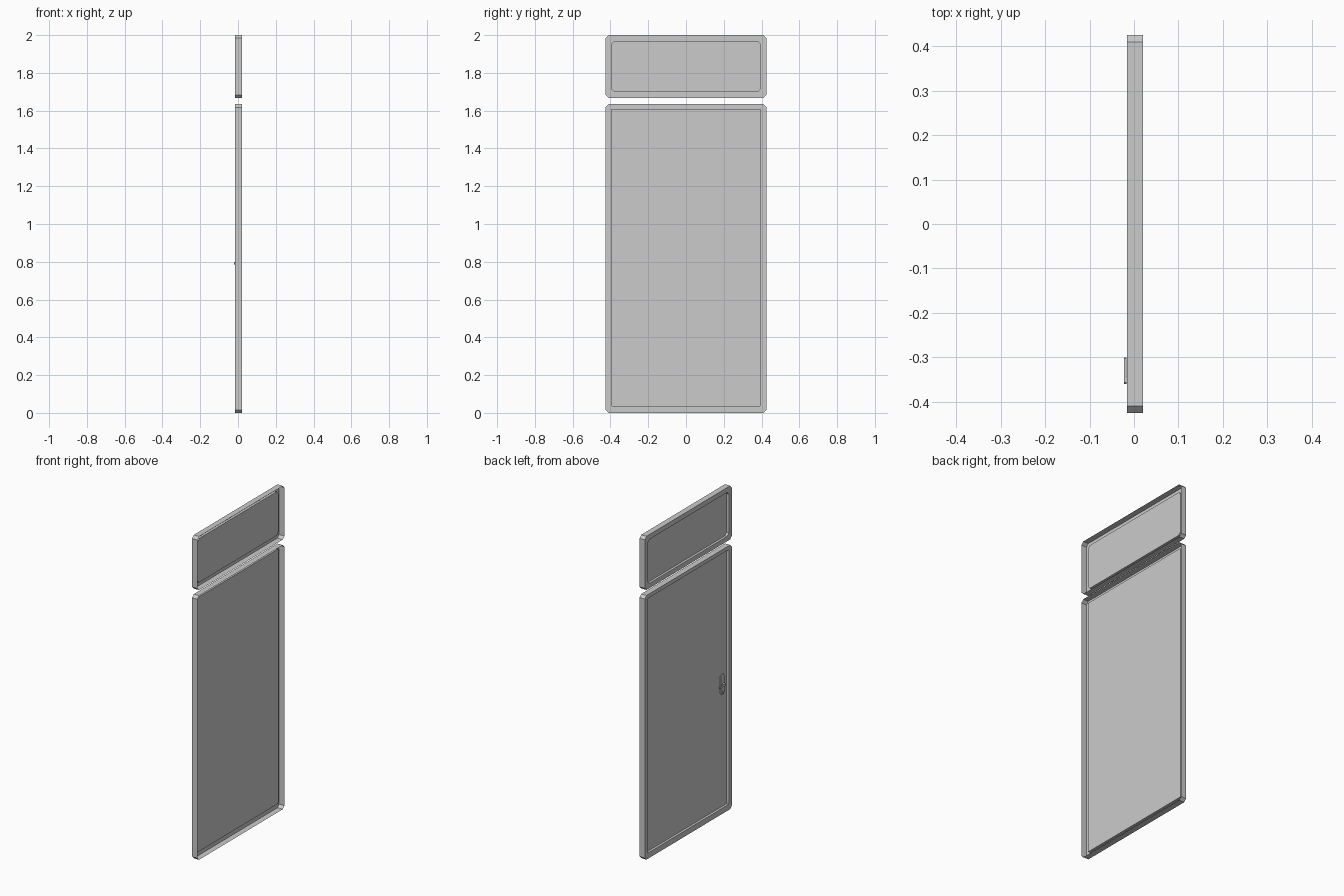
import bpy, bmesh
from mathutils import Vector

if "Cube" in bpy.data.objects:
    bpy.data.objects.remove(bpy.data.objects["Cube"])

FRONT, PANEL, BACK = -0.016, -0.001, 0.02


def octagon(bm, x, w, z0, z1, c):
    """Rectangle in the yz plane with chamfered corners."""
    pts = [(-w + c, z0), (w - c, z0), (w, z0 + c), (w, z1 - c),
           (w - c, z1), (-w + c, z1), (-w, z1 - c), (-w, z0 + c)]
    return [bm.verts.new((x, y, z)) for y, z in pts]


def framed_panel(name, z0, z1, i0, i1, inner_c):
    """Open-backed sheet: outer wall, front flange, recess step, flat panel."""
    bm = bmesh.new()
    loops = [octagon(bm, BACK, 0.425, z0, z1, 0.016),
             octagon(bm, FRONT, 0.425, z0, z1, 0.016),
             octagon(bm, FRONT, 0.395, i0, i1, inner_c),
             octagon(bm, PANEL, 0.395, i0, i1, inner_c)]
    for a, b in zip(loops, loops[1:]):
        for i in range(8):
            j = (i + 1) % 8
            bm.faces.new((a[i], a[j], b[j], b[i]))
    bm.faces.new(loops[-1])
    bmesh.ops.recalc_face_normals(bm, faces=bm.faces)
    finish(bm, name)


def finish(bm, name):
    mesh = bpy.data.meshes.new(name)
    bm.to_mesh(mesh)
    bm.free()
    ob = bpy.data.objects.new(name, mesh)
    bpy.context.collection.objects.link(ob)
    return ob


def box(name, lo, hi, bevel=0.0):
    lo, hi = Vector(lo), Vector(hi)
    bm = bmesh.new()
    bmesh.ops.create_cube(bm, size=1)
    for v in bm.verts:
        v.co = Vector([(lo[k] + hi[k]) / 2 + v.co[k] * (hi[k] - lo[k]) for k in range(3)])
    if bevel:
        # Chamfer only the edges running through the thickness
        edges = [e for e in bm.edges
                 if abs(e.verts[0].co.x - e.verts[1].co.x) > 1e-5]
        bmesh.ops.bevel(bm, geom=edges, offset=bevel, segments=1, affect='EDGES')
    return finish(bm, name)


# Lower door leaf and upper transom
framed_panel("door_leaf", 0.0, 1.634, 0.035, 1.61, 0.004)
framed_panel("transom_panel", 1.668, 2.0, 1.698, 1.97, 0.016)

# Handle: back plate, spindle, lever and keyhole
box("handle_plate", (-0.008, -0.363, 0.73), (PANEL, -0.333, 0.855), 0.006)
box("handle_spindle", (-0.02, -0.357, 0.785), (-0.006, -0.343, 0.799))
box("handle_lever", (-0.022, -0.36, 0.785), (-0.017, -0.3, 0.799), 0.003)
box("keyhole", (-0.01, -0.351, 0.738), (-0.004, -0.345, 0.754))
